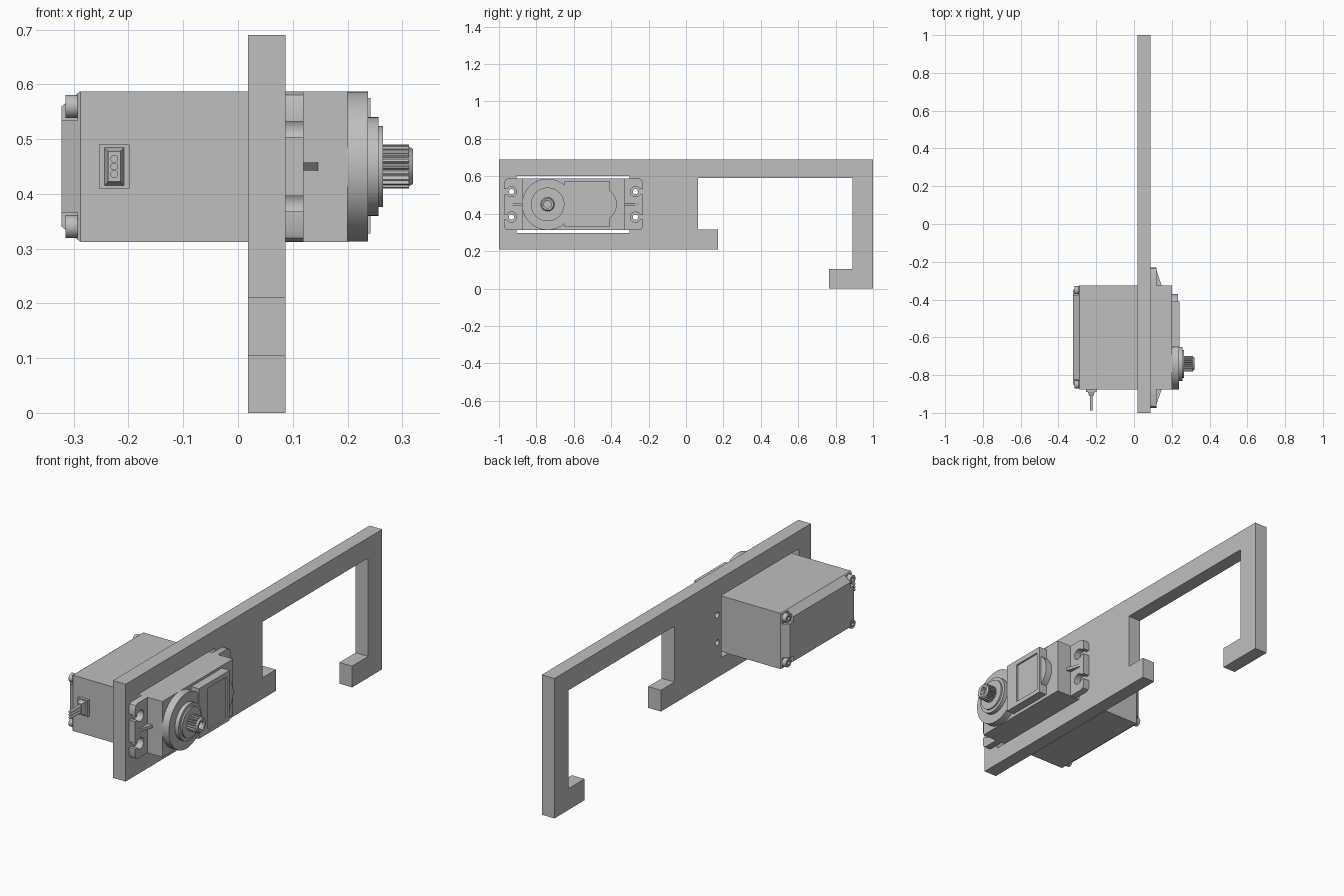
import bpy, bmesh, math
from mathutils import Matrix, Vector

if "Cube" in bpy.data.objects:
    bpy.data.objects.remove(bpy.data.objects["Cube"], do_unlink=True)

GREY = bpy.data.materials.new("neutral grey")
GREY.use_nodes = True
GREY.diffuse_color = (0.52, 0.52, 0.52, 1)
GREY.node_tree.nodes["Principled BSDF"].inputs["Base Color"].default_value = (0.52, 0.52, 0.52, 1)

MID_Z = 0.45      # height of the motor axis
MID_Y = -0.6      # middle of the motor body
SHAFT_Y = -0.74


def finish(name, bm):
    bmesh.ops.recalc_face_normals(bm, faces=bm.faces)
    mesh = bpy.data.meshes.new(name)
    bm.to_mesh(mesh)
    bm.free()
    mesh.materials.append(GREY)
    obj = bpy.data.objects.new(name, mesh)
    bpy.context.collection.objects.link(obj)
    return obj


def prism(name, points, x0, x1):
    """Extrude a (y, z) outline along x."""
    bm = bmesh.new()
    face = bm.faces.new([bm.verts.new((x0, y, z)) for y, z in points])
    out = bmesh.ops.extrude_face_region(bm, geom=[face])
    verts = [v for v in out["geom"] if isinstance(v, bmesh.types.BMVert)]
    bmesh.ops.translate(bm, verts=verts, vec=(x1 - x0, 0, 0))
    return finish(name, bm)


def rect(y0, y1, z0, z1):
    return [(y0, z0), (y1, z0), (y1, z1), (y0, z1)]


def box(name, x0, x1, y0, y1, z0, z1):
    return prism(name, rect(y0, y1, z0, z1), x0, x1)


def circle(y, z, r, n=48):
    return [(y + r * math.cos(math.tau * i / n), z + r * math.sin(math.tau * i / n)) for i in range(n)]


def disc(name, y, z, r, x0, x1, n=48):
    return smooth(prism(name, circle(y, z, r, n), x0, x1))


def smooth(obj):
    bpy.ops.object.select_all(action="DESELECT")
    obj.select_set(True)
    bpy.context.view_layer.objects.active = obj
    bpy.ops.object.shade_smooth_by_angle(angle=math.radians(30))
    return obj


def cut(obj, cutters):
    """Subtract the cutters, then remove them."""
    for c in cutters:
        mod = obj.modifiers.new("cut", "BOOLEAN")
        mod.operation, mod.solver, mod.object = "DIFFERENCE", "EXACT", c
        bpy.context.view_layer.objects.active = obj
        bpy.ops.object.modifier_apply(modifier=mod.name)
        bpy.data.objects.remove(c, do_unlink=True)
    return obj


def frustum(name, centre, size, top_size, depth, axis):
    """Tapered block growing from a rectangle along an axis."""
    bm = bmesh.new()
    bmesh.ops.create_cube(bm, size=1)
    for v in bm.verts:
        s = top_size if v.co.z > 0 else size
        v.co = Vector((v.co.x * s[0], v.co.y * s[1], (v.co.z + 0.5) * depth))
    # local z follows the axis, local y stays upright
    up = Vector((0, 0, 1))
    side = up.cross(axis)
    rot = Matrix((side, up, axis)).transposed().to_4x4()
    bmesh.ops.transform(bm, matrix=Matrix.Translation(centre) @ rot, verts=bm.verts)
    return finish(name, bm)


# Hooked bracket with motor window and screw holes
outline = [(-1, 0.21), (0.17, 0.21), (0.17, 0.315), (0.065, 0.315), (0.065, 0.59), (0.89, 0.59),
           (0.89, 0.105), (0.765, 0.105), (0.765, 0), (1, 0), (1, 0.69), (-1, 0.69)]
bracket = prism("bracket", outline, 0.018, 0.087)
screw_spots = [(y, MID_Z + s * 0.068) for y in (-0.933, -0.27) for s in (-1, 1)]
holes = [disc("cutter", y, z, 0.014, -0.1, 0.2, 24) for y, z in screw_spots]
smooth(cut(bracket, [box("cutter", -0.1, 0.2, -0.907, -0.302, 0.297, 0.602)] + holes))

# Motor case
box("motor_case", -0.288, 0.2, -0.875, -0.325, 0.312, 0.587)

# Mounting tabs with open screw slots and ribs
for name, edge, wall, hole_y in (("front", -0.973, -0.87, -0.933), ("back", -0.23, -0.33, -0.27)):
    out = 1 if edge > wall else -1
    r = 0.02
    corners = [(wall, 0.313), (edge - out * r, 0.313), (edge - out * r * 0.3, 0.319), (edge, 0.313 + r)]
    corners += [(y, 2 * MID_Z - z) for y, z in reversed(corners)]
    tab = prism(name + "_tab", corners, 0.087, 0.12)
    cutters = []
    for s in (-1, 1):
        z = MID_Z + s * 0.068
        cutters.append(disc("cutter", hole_y, z, 0.027, 0, 0.2, 32))
        cutters.append(box("cutter", 0, 0.2, *sorted((hole_y, edge + out * 0.05)), z - 0.014, z + 0.014))
    smooth(cut(tab, cutters))
    rib = bmesh.new()
    side = [rib.verts.new(p) for p in ((0.119, wall, 0.443), (0.148, wall, 0.443), (0.119, wall + out * 0.085, 0.443))]
    new = bmesh.ops.extrude_face_region(rib, geom=[rib.faces.new(side)])["geom"]
    bmesh.ops.translate(rib, verts=[v for v in new if isinstance(v, bmesh.types.BMVert)], vec=(0, 0, 0.014))
    finish(name + "_rib", rib)

# Raised gear housing and its recessed panel
disc("gear_housing", SHAFT_Y, MID_Z, 0.137, 0.2, 0.237, 64)
plate = box("housing_plate", 0.2, 0.242, -0.65, -0.41, 0.328, 0.575)
cut(plate, [box("cutter", 0.234, 0.3, -0.58, -0.43, 0.35, 0.55)])
disc("housing_bump", -0.46, MID_Z, 0.09, 0.2, 0.234)
disc("shaft_collar", SHAFT_Y, MID_Z, 0.09, 0.237, 0.257)
disc("shaft_bearing", SHAFT_Y, MID_Z, 0.074, 0.257, 0.265)

# Toothed output shaft with a bevelled tip and a central hole
TEETH = 20
gear = []
for i in range(TEETH * 4):
    r, a = (0.04 if i % 4 < 2 else 0.034), math.tau * i / (TEETH * 4)
    gear.append((SHAFT_Y + r * math.cos(a), MID_Z + r * math.sin(a)))
shaft = prism("output_shaft", gear, 0.26, 0.312)
cut(shaft, [disc("cutter", SHAFT_Y, MID_Z, 0.02, 0.28, 0.4, 24)])
tip = disc("shaft_tip", SHAFT_Y, MID_Z, 0.037, 0.311, 0.32, 40)
for v in tip.data.vertices:
    if v.co.x > 0.315:
        v.co.y = SHAFT_Y + (v.co.y - SHAFT_Y) * 0.85
        v.co.z = MID_Z + (v.co.z - MID_Z) * 0.85
cut(tip, [disc("cutter", SHAFT_Y, MID_Z, 0.02, 0.28, 0.4, 24)])

# Bevelled end cap with notched corners and socket screws
cap = frustum("end_cap", (-0.288, MID_Y, MID_Z), (0.55, 0.275), (0.5, 0.22), 0.034, Vector((-1, 0, 0)))
spots = [(sy, sz) for sy in (-1, 1) for sz in (-1, 1)]
notches = []
for sy, sz in spots:
    y, z = MID_Y + sy * 0.275, MID_Z + sz * 0.137
    ys, zs = sorted((y + sy * 0.05, y - sy * 0.052)), sorted((z + sz * 0.05, z - sz * 0.053))
    notches.append(box("cutter", -0.4, -0.293, *ys, *zs))
cut(cap, notches)
for n, (sy, sz) in enumerate(spots):
    y, z = MID_Y + sy * 0.25, MID_Z + sz * 0.11
    screw = disc(f"cap_screw_{n + 1}", y, z, 0.021, -0.315, -0.288, 32)
    smooth(cut(screw, [prism("cutter", circle(y, z, 0.011, 6), -0.35, -0.303)]))

# Cable outlet with three wires
FRONT = Vector((0, -1, 0))
frustum("cable_base", (-0.226, -0.875, MID_Z), (0.056, 0.08), (0.056, 0.08), 0.014, FRONT)
frustum("cable_sleeve", (-0.226, -0.889, MID_Z), (0.036, 0.07), (0.022, 0.054), 0.022, FRONT)
for n in range(3):
    bm = bmesh.new()
    bmesh.ops.create_cone(bm, cap_ends=True, segments=16, radius1=0.007, radius2=0.007, depth=0.1)
    place = Matrix.Translation((-0.226, -0.938, MID_Z + (n - 1) * 0.014)) @ Matrix.Rotation(math.pi / 2, 4, "X")
    bmesh.ops.transform(bm, matrix=place, verts=bm.verts)
    smooth(finish(f"wire_{n + 1}", bm))
